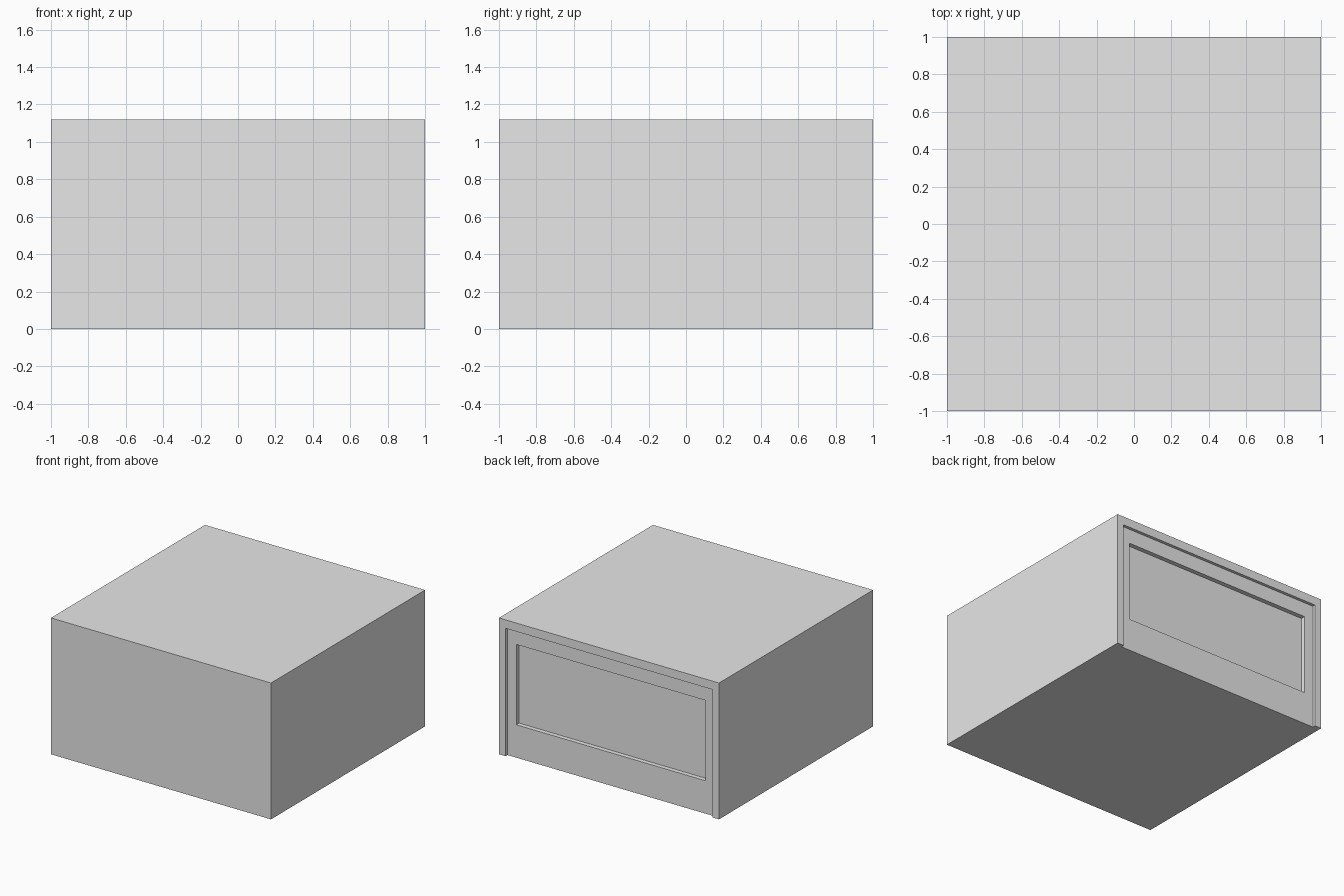
import bpy

if "Cube" in bpy.data.objects:
    bpy.data.objects.remove(bpy.data.objects["Cube"], do_unlink=True)

HEIGHT = 1.12
WALL = 0.06        # thickness of the shell boards
TOP = 0.07         # thickness of the top board
REAR = 0.975       # outer plane of the recessed rear panel
UNDER_TOP = HEIGHT - TOP

grey = bpy.data.materials.new("plain_grey")
grey.diffuse_color = (0.8, 0.8, 0.8, 1)
grey.use_nodes = True
grey.node_tree.nodes["Principled BSDF"].inputs["Base Color"].default_value = (0.8, 0.8, 0.8, 1)


def board(name, low, high):
    """Box spanning two opposite corners."""
    bpy.ops.mesh.primitive_cube_add(size=1)
    obj = bpy.context.object
    obj.name = name
    for v in obj.data.vertices:
        v.co = [a if c < 0 else b for c, a, b in zip(v.co, low, high)]
    obj.data.materials.append(grey)
    return obj


# Outer shell: top, sides, front and floor
board("top_board", (-1, -1, UNDER_TOP), (1, 1, HEIGHT))
for name, side in (("left_side", 1), ("right_side", -1)):
    x = sorted((side, side * (1 - WALL)))
    board(name, (x[0], -1, 0), (x[1], 1, UNDER_TOP))
inner = 1 - WALL
board("front_board", (-inner, -1, 0), (inner, -inner, UNDER_TOP))
board("floor_board", (-inner, -inner, 0), (inner, REAR - 0.1, WALL))

# Rear panel, set back inside the shell, with a sunken rectangular field
panel = board("rear_panel", (-inner, REAR - 0.1, 0), (inner, REAR, UNDER_TOP))
cutter = board("rear_field_cutter", (-0.86, REAR - 0.037, 0.27), (0.86, 1.1, 0.93))
cutter.hide_render = True
cutter.hide_set(True)
cutter.display_type = 'WIRE'
cut = panel.modifiers.new("sunken_field", 'BOOLEAN')
cut.operation = 'DIFFERENCE'
cut.solver = 'EXACT'
cut.object = cutter
